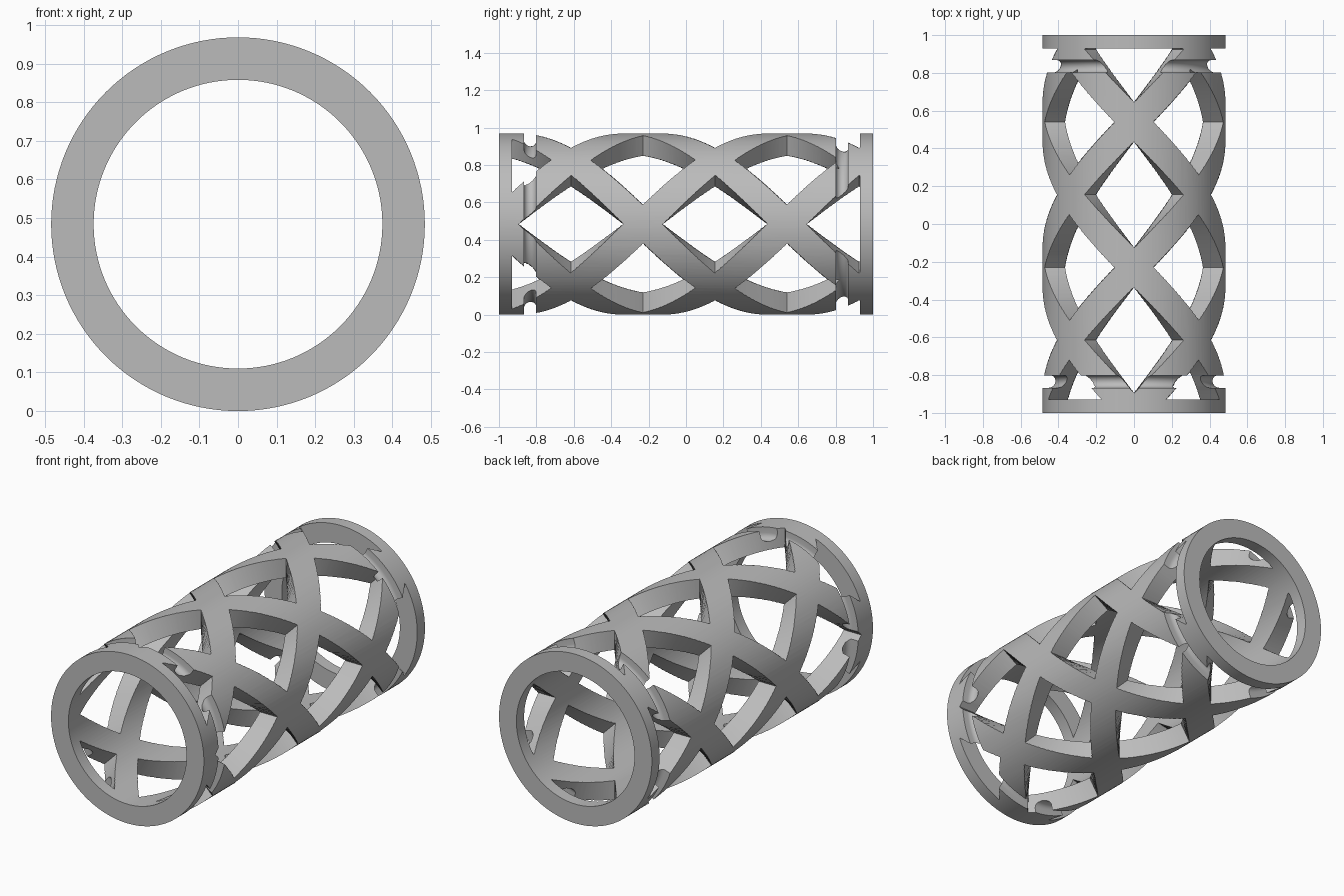
import bpy, bmesh, math
from math import sin, cos, pi

cube = bpy.data.objects.get("Cube")
if cube:
    bpy.data.objects.remove(cube, do_unlink=True)

R_OUT, R_IN = 0.484, 0.374     # tube radii
RING = 0.93                    # inner face of the end rings
PITCH = 0.385                  # axial advance of a strand per eighth turn
HALF = 0.28                    # half length of a diamond opening
SLOPE = PITCH / (pi / 4)
SEGS = 128

grey = bpy.data.materials.new("grey_metal")
grey.use_nodes = True
grey.diffuse_color = (0.5, 0.5, 0.5, 1)
grey.node_tree.nodes["Principled BSDF"].inputs["Base Color"].default_value = (0.5, 0.5, 0.5, 1)


def point(radius, angle, y):
    return (radius * cos(angle), y, R_OUT + radius * sin(angle))


def make_object(name, bm):
    bmesh.ops.recalc_face_normals(bm, faces=bm.faces)
    mesh = bpy.data.meshes.new(name)
    bm.to_mesh(mesh)
    bm.free()
    mesh.materials.append(grey)
    obj = bpy.data.objects.new(name, mesh)
    bpy.context.collection.objects.link(obj)
    return obj


def groove(y, radius=0.033, depth=0.032, steps=10):
    """Profile of a round-bottomed groove running round the tube."""
    arc = [(R_OUT - depth - radius * sin(pi * i / steps), y - radius * cos(pi * i / steps))
           for i in range(steps + 1)]
    return [(R_OUT, y - radius)] + arc + [(R_OUT, y + radius)]


# Tube wall with two grooves, turned about the y axis
profile = [(R_IN, -1), (R_OUT, -1)] + groove(-0.834) + groove(0.834) + [(R_OUT, 1), (R_IN, 1)]
bm = bmesh.new()
loops = [[bm.verts.new(point(r, 2 * pi * s / SEGS, y)) for r, y in profile] for s in range(SEGS)]
for s in range(SEGS):
    a, b = loops[s], loops[(s + 1) % SEGS]
    for i in range(len(profile)):
        j = (i + 1) % len(profile)
        bm.faces.new((a[i], a[j], b[j], b[i]))
tube = make_object("lattice_tube", bm)


def add_diamond(bm, angle, centre, steps=14):
    """Radial diamond prism, cut off flat at the end rings."""
    ys = sorted({max(-RING, min(RING, centre + HALF * i / steps)) for i in range(-steps, steps + 1)})
    rows = []
    for y in ys:
        w = max(0, HALF - abs(y - centre)) / SLOPE
        rows.append([bm.verts.new(point(r, angle + side * w, y))
                     for r, side in ((0.3, -1), (0.6, -1), (0.6, 1), (0.3, 1))])
    for a, b in zip(rows, rows[1:]):
        for i in range(4):
            j = (i + 1) % 4
            bm.faces.new((a[i], a[j], b[j], b[i]))
    bm.faces.new(rows[0])
    bm.faces.new(rows[-1])


# Staggered diamond openings leave the crossing helical strands
bm = bmesh.new()
for k in range(8):
    first = -0.615 if k % 2 == 0 else -0.615 - PITCH
    for n in range(3):
        add_diamond(bm, k * pi / 4, first + 2 * PITCH * n)
bmesh.ops.remove_doubles(bm, verts=bm.verts, dist=1e-5)
bmesh.ops.dissolve_degenerate(bm, edges=bm.edges, dist=1e-5)
cutter = make_object("opening_cutter", bm)
cutter.hide_render = True

cut = tube.modifiers.new("openings", 'BOOLEAN')
cut.operation = 'DIFFERENCE'
cut.solver = 'EXACT'
cut.object = cutter
bpy.ops.object.select_all(action='DESELECT')
tube.select_set(True)
bpy.context.view_layer.objects.active = tube
bpy.ops.object.modifier_apply(modifier=cut.name)
bpy.data.objects.remove(cutter, do_unlink=True)
bpy.ops.object.shade_smooth_by_angle(angle=math.radians(30))
